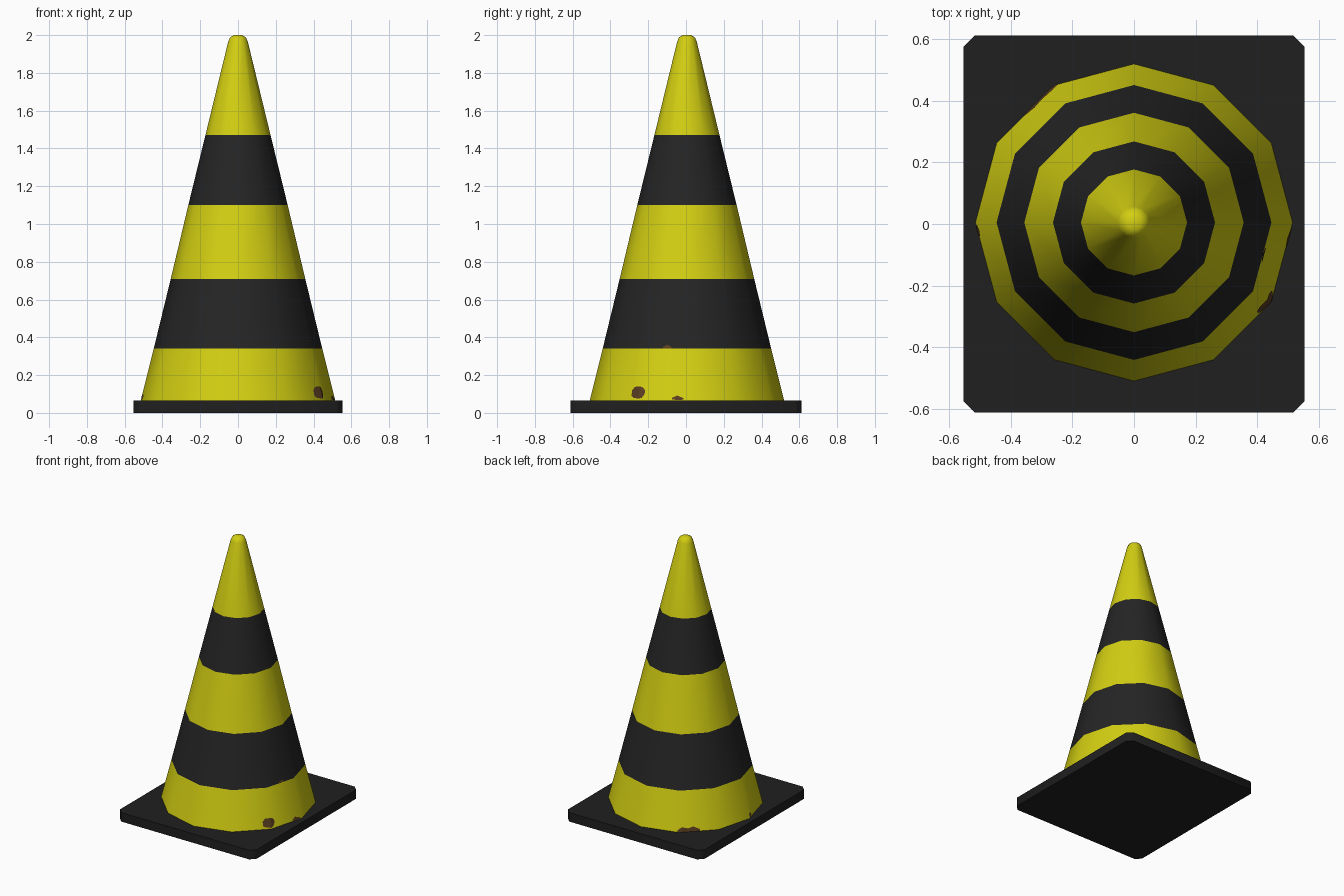
import bpy, bmesh, math

if "Cube" in bpy.data.objects:
    bpy.data.objects.remove(bpy.data.objects["Cube"])

def material(name, rgb):
    m = bpy.data.materials.new(name)
    m.diffuse_color = (*rgb, 1)
    m.use_nodes = True
    m.node_tree.nodes["Principled BSDF"].inputs["Base Color"].default_value = m.diffuse_color
    return m

yellow = material("yellow_paint", (0.65, 0.62, 0.006))
black = material("black_paint", (0.018, 0.018, 0.018))
rubber = material("black_rubber", (0.014, 0.014, 0.014))
brown = material("brown_dirt", (0.10, 0.045, 0.015))

CY = 0.005      # cone sits a hair behind the plate centre
SIDES = 12

def finish(bm, name, mats, angle=None):
    me = bpy.data.meshes.new(name)
    bm.to_mesh(me)
    bm.free()
    ob = bpy.data.objects.new(name, me)
    bpy.context.collection.objects.link(ob)
    for m in mats:
        me.materials.append(m)
    if angle:
        bpy.ops.object.select_all(action='DESELECT')
        ob.select_set(True)
        bpy.context.view_layer.objects.active = ob
        bpy.ops.object.shade_smooth_by_angle(angle=math.radians(angle))
    return ob

# base plate with chamfered corners
bm = bmesh.new()
X, Y, C, H = 0.553, 0.611, 0.035, 0.066
outline = [(X - C, -Y), (X, -Y + C), (X, Y - C), (X - C, Y),
           (-X + C, Y), (-X, Y - C), (-X, -Y + C), (-X + C, -Y)]
face = bm.faces.new([bm.verts.new((x, y, 0)) for x, y in outline])
ext = bmesh.ops.extrude_face_region(bm, geom=[face])
for v in ext["geom"]:
    if isinstance(v, bmesh.types.BMVert):
        v.co.z = H
bmesh.ops.recalc_face_normals(bm, faces=bm.faces[:])
finish(bm, "base_plate", [rubber], 50)

# striped cone: rings at each stripe border, rounded tip
profile = [(0.516, 0.06), (0.446, 0.34), (0.356, 0.71), (0.263, 1.10),
           (0.172, 1.472), (0.052, 1.965), (0.042, 1.988), (0.022, 2.0)]
stripes = [0, 1, 0, 1, 0, 0, 0]
bm = bmesh.new()
rings = [[bm.verts.new((r * math.cos(i * math.tau / SIDES),
                        CY + r * math.sin(i * math.tau / SIDES), z))
          for i in range(SIDES)] for r, z in profile]
for a, b, s in zip(rings, rings[1:], stripes):
    for i in range(SIDES):
        j = (i + 1) % SIDES
        bm.faces.new((a[i], a[j], b[j], b[i])).material_index = s
bm.faces.new(rings[-1])
finish(bm, "striped_cone", [yellow, black], 50)

# dirt marks: thin strips of (angle, low z, high z) lying on the cone facets
def on_cone(deg, z):
    r = 0.516 + (0.172 - 0.516) * (z - 0.06) / (1.472 - 0.06) + 0.003
    off = math.radians((deg % 30) - 15)
    r *= math.cos(math.pi / SIDES) / math.cos(off)
    t = math.radians(deg)
    return (r * math.cos(t), CY + r * math.sin(t), z)

def dirt(name, columns):
    bm = bmesh.new()
    pairs = [(bm.verts.new(on_cone(d, lo)), bm.verts.new(on_cone(d, hi)))
             for d, lo, hi in columns]
    for (a, b), (c, d) in zip(pairs, pairs[1:]):
        bm.faces.new((a, c, d, b))
    finish(bm, name, [brown])

dirt("dirt_right_front", [(-36, 0.09, 0.12), (-34, 0.08, 0.138),
                          (-30, 0.075, 0.14), (-28, 0.08, 0.135), (-26.5, 0.1, 0.12)])
dirt("dirt_right_low", [(-9, 0.072, 0.08), (-6, 0.068, 0.092), (-2, 0.07, 0.078)])
dirt("dirt_right_high", [(-17, 0.342, 0.35), (-14, 0.342, 0.362), (-11, 0.342, 0.35)])
dirt("dirt_back_left", [(119, 0.067, 0.08), (122, 0.067, 0.1), (127, 0.067, 0.09),
                        (131, 0.067, 0.1), (136, 0.067, 0.08)])
dirt("dirt_left", [(181, 0.08, 0.09), (183, 0.07, 0.1), (185, 0.08, 0.09)])
